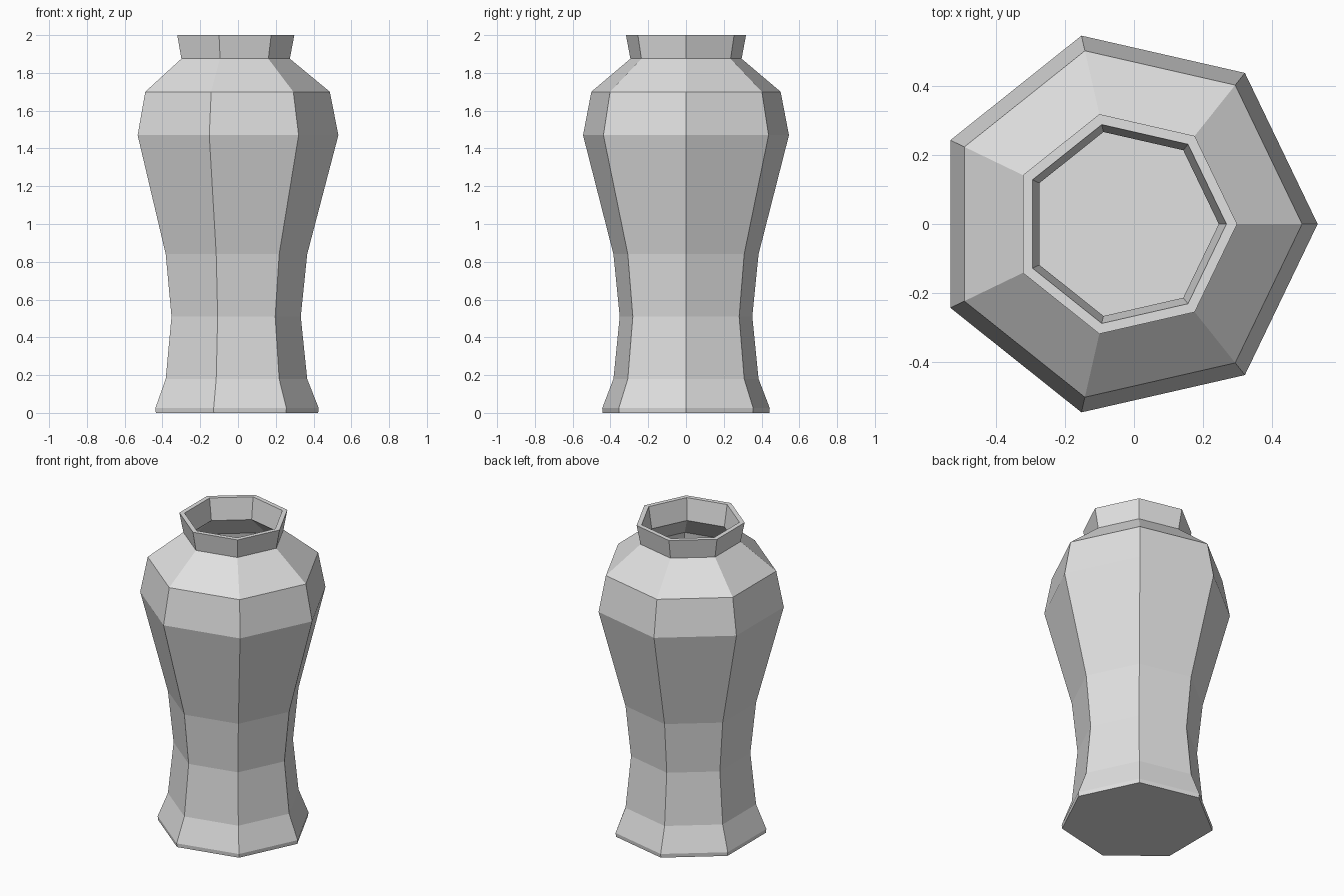
import bpy
import bmesh
from math import cos, sin, pi

cube = bpy.data.objects.get("Cube")
if cube:
    bpy.data.objects.remove(cube, do_unlink=True)

SIDES = 7
# Radius and height pairs, from the foot up the outside to the lip
OUTER = [(0.452, 0.0), (0.455, 0.025), (0.394, 0.18), (0.36, 0.51), (0.394, 0.84),
         (0.559, 1.47), (0.514, 1.70), (0.302, 1.875), (0.326, 2.0)]
# Then down the inside of the wall to the floor
INNER = [(0.295, 2.0), (0.273, 1.862), (0.488, 1.685), (0.528, 1.47),
         (0.363, 0.84), (0.33, 0.51), (0.363, 0.18), (0.41, 0.03)]
# A seven-sided outline is lopsided, so shift it to centre its bounds
SHIFT = -0.559 * (1 - cos(pi / SIDES)) / 2


def make_material(name, rgb):
    mat = bpy.data.materials.new(name)
    mat.use_nodes = True
    colour = (*rgb, 1.0)
    mat.diffuse_color = colour
    bsdf = next(n for n in mat.node_tree.nodes if n.type == 'BSDF_PRINCIPLED')
    bsdf.inputs["Base Color"].default_value = colour
    return mat


def lathe(name, profile, mat):
    """Turn a profile into a faceted solid, capped at both ends."""
    bm = bmesh.new()
    rings = []
    for radius, z in profile:
        angles = [2 * pi * i / SIDES for i in range(SIDES)]
        rings.append([bm.verts.new((SHIFT + radius * cos(a), radius * sin(a), z))
                      for a in angles])
    for low, high in zip(rings, rings[1:]):
        for i in range(SIDES):
            j = (i + 1) % SIDES
            bm.faces.new((low[i], low[j], high[j], high[i]))
    bm.faces.new(reversed(rings[0]))   # underside
    bm.faces.new(rings[-1])            # inner floor
    mesh = bpy.data.meshes.new(name)
    bm.to_mesh(mesh)
    bm.free()
    mesh.materials.append(mat)
    obj = bpy.data.objects.new(name, mesh)
    bpy.context.collection.objects.link(obj)
    return obj


# Hollow vase with a thin wall
lathe("vase", OUTER + INNER, make_material("pale grey clay", (0.75, 0.75, 0.75)))
